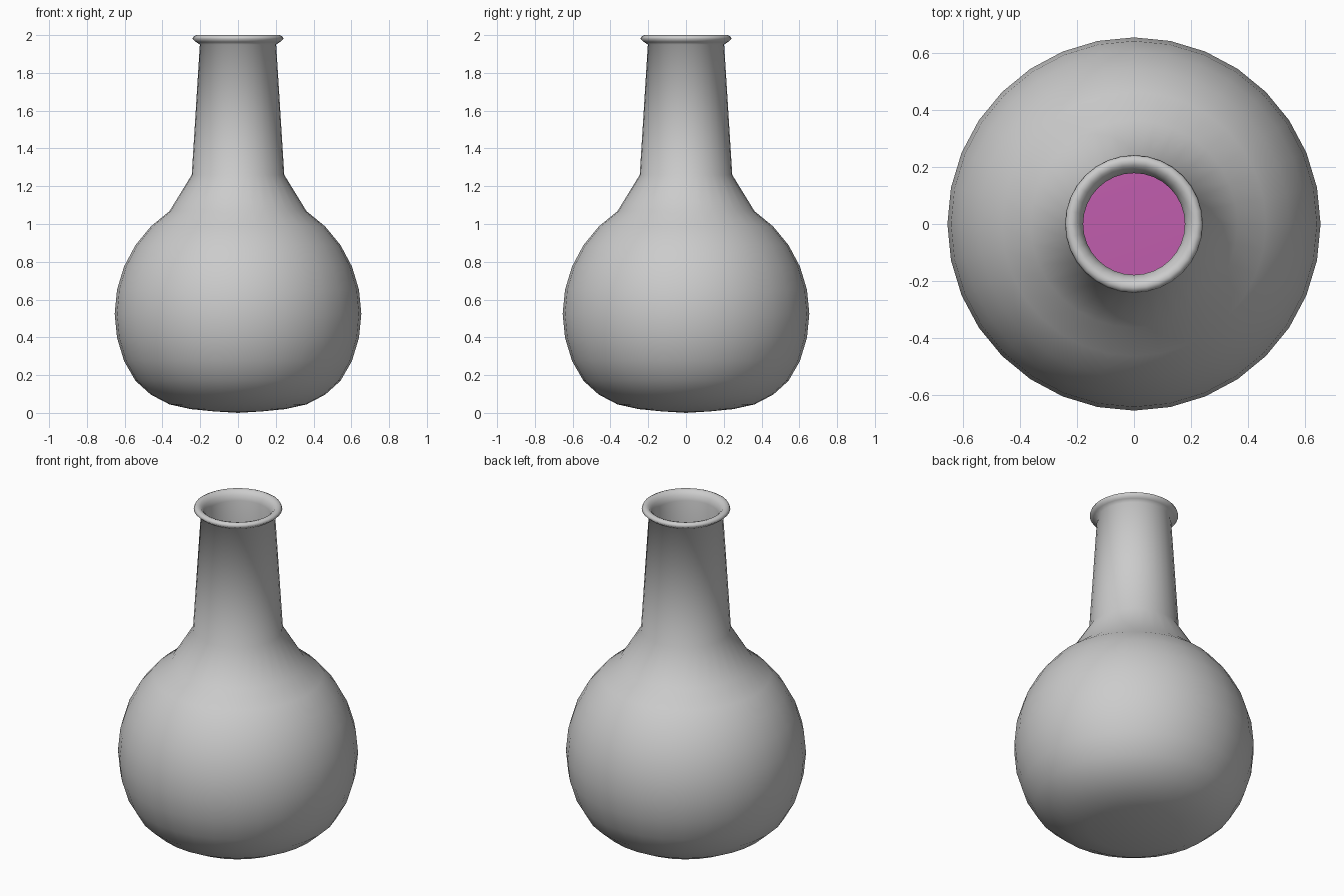
import bpy, bmesh, math
from mathutils import Vector

if "Cube" in bpy.data.objects:
    bpy.data.objects.remove(bpy.data.objects["Cube"])


def lathe(name, profile, sides=32):
    """Spin an (r, z) profile about z; points on the axis merge into poles."""
    bm = bmesh.new()
    pts = [bm.verts.new((r, 0, z)) for r, z in profile]
    edges = [bm.edges.new(p) for p in zip(pts, pts[1:])]
    bmesh.ops.spin(bm, geom=pts + edges, cent=(0, 0, 0), axis=(0, 0, 1),
                   angle=math.tau, steps=sides)
    bmesh.ops.remove_doubles(bm, verts=bm.verts, dist=0.0005)
    bmesh.ops.recalc_face_normals(bm, faces=bm.faces)
    mesh = bpy.data.meshes.new(name)
    bm.to_mesh(mesh)
    bm.free()
    mesh.shade_smooth()
    obj = bpy.data.objects.new(name, mesh)
    bpy.context.collection.objects.link(obj)
    return obj


R, CZ = 0.653, 0.525


def bulb(radius, first, last):
    """Sphere profile rings, counted in 11.25 degree steps from the bottom."""
    return [(radius * math.sin(i * math.pi / 16), CZ - radius * math.cos(i * math.pi / 16))
            for i in range(first, last + 1)]


# Glass: flattened bottom, round bulb, neck, rolled lip, then the inner wall
base = [(0, 0.0), (0.127, 0.008), (0.25, 0.02), (0.363, 0.045), (0.462, 0.097), (0.543, 0.17)]
shoulder_neck = [(0.245, 1.26), (0.202, 1.95)]
lip = [(0.222, 1.963), (0.241, 1.98), (0.236, 1.993), (0.222, 2.0), (0.205, 1.995),
       (0.188, 1.975), (0.178, 1.945)]
inner_neck = [(0.225, 1.255)]
inner_bulb = bulb(R - 0.02, 6, 13)[::-1]
inner_base = [(0.525, 0.185), (0.45, 0.115), (0.355, 0.065), (0.245, 0.04), (0, 0.02)]
lathe("flask_glass", base + bulb(R, 6, 13) + shoulder_neck + lip
      + inner_neck + inner_bulb + inner_base)

# Liquid filling the lower half of the bulb
fill = [(0, 0.03), (0.24, 0.05), (0.35, 0.075), (0.44, 0.125), (0.515, 0.195)]
liquid = lathe("liquid", fill + bulb(R - 0.03, 6, 9) + [(0.3, 0.66), (0, 0.67)])
mat = bpy.data.materials.new("purple_liquid")
mat.diffuse_color = (0.53, 0.11, 0.42, 1)
mat.use_nodes = True
mat.node_tree.nodes["Principled BSDF"].inputs["Base Color"].default_value = mat.diffuse_color
liquid.data.materials.append(mat)
